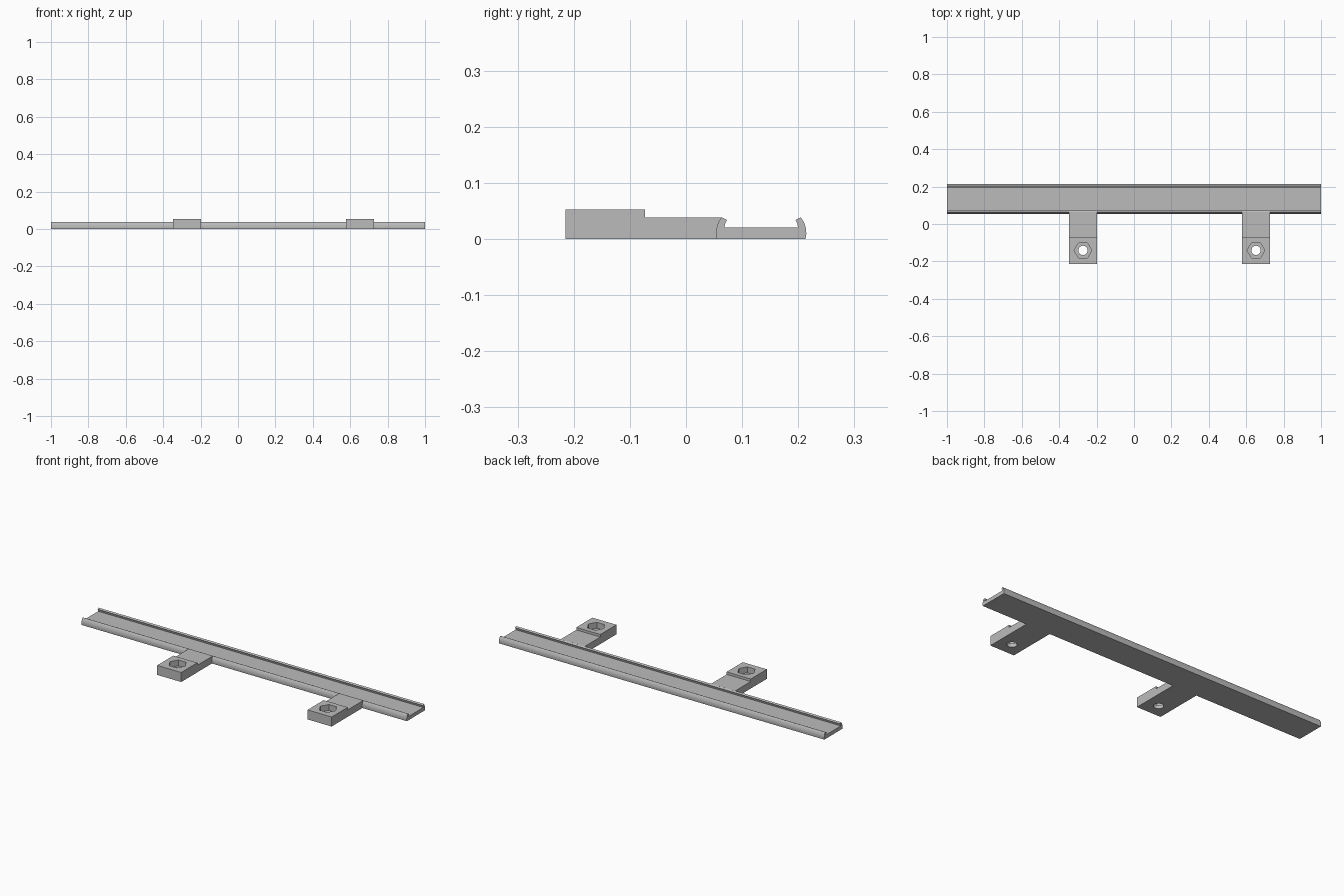
import bpy
import bmesh

cube = bpy.data.objects.get("Cube")
if cube:
    bpy.data.objects.remove(cube, do_unlink=True)

grey = bpy.data.materials.new("plain grey")
grey.use_nodes = True
grey.diffuse_color = (0.5, 0.5, 0.5, 1)
grey.node_tree.nodes["Principled BSDF"].inputs["Base Color"].default_value = (0.5, 0.5, 0.5, 1)


def extrude_profile(name, points, x0, x1):
    """Sweep a closed (y, z) outline along x."""
    bm = bmesh.new()
    face = bm.faces.new([bm.verts.new((x0, y, z)) for y, z in points])
    new = bmesh.ops.extrude_face_region(bm, geom=[face])["geom"]
    verts = [v for v in new if isinstance(v, bmesh.types.BMVert)]
    bmesh.ops.translate(bm, verts=verts, vec=(x1 - x0, 0, 0))
    bmesh.ops.recalc_face_normals(bm, faces=bm.faces)
    mesh = bpy.data.meshes.new(name)
    bm.to_mesh(mesh)
    bm.free()
    mesh.materials.append(grey)
    obj = bpy.data.objects.new(name, mesh)
    bpy.context.collection.objects.link(obj)
    return obj


def activate(obj):
    bpy.ops.object.select_all(action="DESELECT")
    obj.select_set(True)
    bpy.context.view_layer.objects.active = obj


def cut_prism(obj, sides, radius, x, y, z0, z1):
    """Remove a vertical prism from an object."""
    bpy.ops.mesh.primitive_cylinder_add(vertices=sides, radius=radius, depth=z1 - z0,
                                        location=(x, y, (z0 + z1) / 2))
    cutter = bpy.context.object
    cutter.hide_render = True
    if sides == 6:
        cutter.rotation_euler.z = 1.5708  # corners point along x
    cutter.data.materials.append(grey)
    activate(obj)
    mod = obj.modifiers.new("cut", "BOOLEAN")
    mod.operation = "DIFFERENCE"
    mod.solver = "EXACT"
    mod.object = cutter
    bpy.ops.object.modifier_apply(modifier=mod.name)
    bpy.data.objects.remove(cutter, do_unlink=True)


# Channel rail with inward-curling lips, half outline mirrored about its centre line
MID = 0.134
half = [(0.079, 0), (0.0805, 0.01), (0.0795, 0.02), (0.0765, 0.03), (0.0705, 0.039),
        (0.061, 0.034), (0.0645, 0.027), (0.0655, 0.021)]
outline = [(MID + d, z) for d, z in half] + [(MID - d, z) for d, z in reversed(half)]
rail = extrude_profile("channel_rail", outline, -1, 1)
activate(rail)
bpy.ops.object.shade_smooth_by_angle(angle=0.6)

# Two stepped mounting arms, each with a nut pocket and a through bolt hole
arm_outline = [(-0.2145, 0), (0.064, 0), (0.064, 0.039), (-0.073, 0.039),
               (-0.073, 0.053), (-0.2145, 0.053)]
for name, x in (("right_mounting_arm", -0.273), ("left_mounting_arm", 0.652)):
    arm = extrude_profile(name, arm_outline, x - 0.074, x + 0.074)
    cut_prism(arm, 32, 0.025, x, -0.141, -0.05, 0.1)
    cut_prism(arm, 6, 0.047, x, -0.141, 0.02, 0.1)
    activate(arm)
    bpy.ops.object.shade_smooth_by_angle(angle=0.6)
